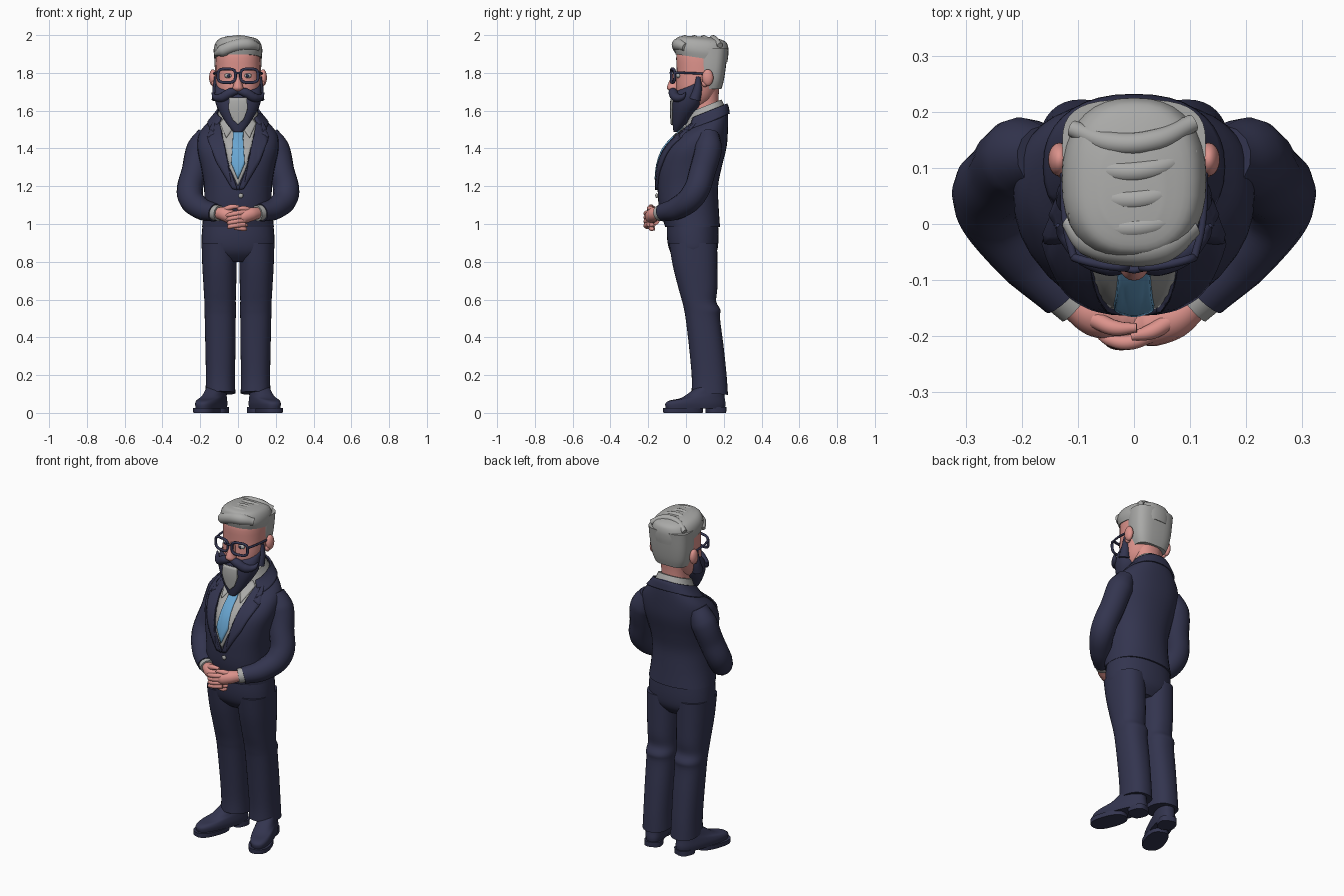
import bpy, bmesh, math
from mathutils import Matrix, Vector
from mathutils.bvhtree import BVHTree

if "Cube" in bpy.data.objects:
    bpy.data.objects.remove(bpy.data.objects["Cube"])


def material(name, rgb):
    m = bpy.data.materials.new(name)
    m.diffuse_color = (*rgb, 1)
    m.use_nodes = True
    m.node_tree.nodes["Principled BSDF"].inputs["Base Color"].default_value = m.diffuse_color
    return m


NAVY = material("navy", (0.033, 0.035, 0.078))
GREY = material("grey", (0.40, 0.40, 0.39))
SKIN = material("skin pink", (0.72, 0.29, 0.26))
BLUE = material("sky blue", (0.14, 0.38, 0.64))


def finish(name, me, mat, angle=45):
    me.materials.clear()
    me.materials.append(mat)
    ob = bpy.data.objects.new(name, me)
    bpy.context.collection.objects.link(ob)
    bpy.ops.object.select_all(action='DESELECT')
    ob.select_set(True)
    bpy.context.view_layer.objects.active = ob
    bpy.ops.object.shade_smooth_by_angle(angle=math.radians(angle))
    return ob


def from_bm(name, bm, mat):
    bmesh.ops.recalc_face_normals(bm, faces=bm.faces)
    me = bpy.data.meshes.new(name)
    bm.to_mesh(me)
    bm.free()
    return finish(name, me, mat)


def catmull(rows, steps):
    out = []
    for i in range(len(rows) - 1):
        p = [rows[max(0, min(len(rows) - 1, i + k))] for k in (-1, 0, 1, 2)]
        for j in range(steps):
            t = j / steps
            out.append([0.5 * (2 * b + (c - a) * t + (2 * a - 5 * b + 4 * c - d) * t * t
                               + (3 * b - a - 3 * c + d) * t ** 3) for a, b, c, d in zip(*p)])
    return out + [list(rows[-1])]


def loft(name, rows, mat, e=2.3, n=36, steps=4, keep=None, mtx=None, thick=0):
    """Rows: centre x, centre y, z, half width, half depth, slope dz/dy."""
    bm = bmesh.new()
    rings = []
    for cx, cy, z, rx, ry, sl in catmull(rows, steps):
        ring = []
        for k in range(n):
            a = 2 * math.pi * k / n
            c, s = math.cos(a), math.sin(a)
            dx = rx * math.copysign(abs(c) ** (2 / e), c)
            dy = ry * math.copysign(abs(s) ** (2 / e), s)
            ring.append(bm.verts.new((cx + dx, cy + dy, z + sl * dy)))
        rings.append(ring)
    for a, b in zip(rings, rings[1:]):
        for k in range(n):
            bm.faces.new((a[k], a[(k + 1) % n], b[(k + 1) % n], b[k]))
    if not keep:
        bm.faces.new(rings[0][::-1])
        bm.faces.new(rings[-1])
    else:
        bad = [f for f in bm.faces if not keep(f.calc_center_median())]
        bmesh.ops.delete(bm, geom=bad, context='FACES')
    if mtx:
        bmesh.ops.transform(bm, matrix=mtx, verts=bm.verts)
    ob = from_bm(name, bm, mat)
    if thick:
        ob.modifiers.new("thickness", 'SOLIDIFY').thickness = thick
    return ob


def tube(name, pts, mat, closed=False):
    """Smooth sweep through points (x, y, z, radius)."""
    cu = bpy.data.curves.new(name, 'CURVE')
    cu.dimensions = '3D'
    cu.bevel_depth, cu.bevel_resolution, cu.resolution_u = 1, 5, 8
    cu.use_fill_caps = True
    sp = cu.splines.new('BEZIER')
    sp.bezier_points.add(len(pts) - 1)
    sp.use_cyclic_u = closed
    for bp, p in zip(sp.bezier_points, pts):
        bp.co, bp.radius = p[:3], p[3]
        bp.handle_left_type = bp.handle_right_type = 'AUTO'
    ob = bpy.data.objects.new(name + "_path", cu)
    bpy.context.collection.objects.link(ob)
    dg = bpy.context.evaluated_depsgraph_get()
    me = bpy.data.meshes.new_from_object(ob.evaluated_get(dg))
    bpy.data.objects.remove(ob)
    return finish(name, me, mat)


def ball(name, loc, size, mat):
    bm = bmesh.new()
    bmesh.ops.create_uvsphere(bm, u_segments=20, v_segments=14, radius=1,
                              matrix=Matrix.Translation(loc) @ Matrix.Diagonal((*size, 1)))
    return from_bm(name, bm, mat)


def patch(name, outline, target, lift, mat):
    """Flat x/z outline laid onto the front of the target as a thin plate."""
    me = target.data
    tree = BVHTree.FromPolygons([v.co for v in me.vertices], [p.vertices[:] for p in me.polygons])
    bm = bmesh.new()
    bm.faces.new([bm.verts.new((x, 0, z)) for x, z in outline])
    bmesh.ops.triangulate(bm, faces=bm.faces)
    bmesh.ops.subdivide_edges(bm, edges=bm.edges, cuts=6, use_grid_fill=True)
    for v in bm.verts:
        hit = tree.ray_cast(Vector((v.co.x, -1, v.co.z)), Vector((0, 1, 0)))[0]
        v.co.y = (hit.y if hit else 0.02) - lift
    ob = from_bm(name, bm, mat)
    mod = ob.modifiers.new("thickness", 'SOLIDIFY')
    mod.thickness, mod.offset = 2 * lift, 0
    return ob


def sym(half):
    return half + [(-x, z) for x, z in reversed(half) if x]


# jacket body
jacket = loft("jacket", [(0, .035, .985, .19, .145, 0), (0, .015, 1.09, .18, .158, 0),
                         (0, .01, 1.2, .18, .16, 0), (0, .022, 1.3, .195, .167, 0),
                         (0, .05, 1.4, .215, .165, .05), (0, .082, 1.48, .205, .14, .15),
                         (0, .105, 1.54, .15, .117, .35), (0, .115, 1.575, .105, .1, .4),
                         (0, .11, 1.62, .075, .075, .4)], NAVY)
loft("jacket_collar", [(0, .102, 1.535, .162, .13, .38), (0, .108, 1.575, .128, .118, .4),
                       (0, .11, 1.595, .115, .108, .4)], NAVY, keep=lambda c: c.y > .03, thick=.01)
patch("shirt_front", sym([(0, 1.2), (.045, 1.3), (.105, 1.55)]), jacket, .003, GREY)
patch("tie", sym([(0, 1.235), (.036, 1.32), (.024, 1.51)]), jacket, .008, BLUE)
loft("shirt_collar", [(0, .105, 1.555, .12, .108, .42), (0, .105, 1.59, .103, .097, .42),
                      (0, .103, 1.625, .09, .085, .4)], GREY)
ball("jacket_button", (.015, -.155, 1.15), (.013, .008, .013), GREY)

# trousers
loft("trouser_seat", [(0, .045, .80, .12, .08, 0), (0, .04, .85, .185, .122, 0),
                      (0, .036, .92, .193, .136, 0), (0, .034, 1.02, .185, .135, 0)], NAVY)

for s, side in ((1, "left"), (-1, "right")):
    # lapel with notch
    lap = [(.002, 1.18), (.045, 1.30), (.098, 1.54), (.118, 1.56), (.15, 1.50),
           (.122, 1.475), (.163, 1.455), (.11, 1.32), (.03, 1.185)]
    patch(side + "_lapel", [(s * x, z) for x, z in lap], jacket, .007, NAVY)
    patch(side + "_shirt_collar_wing", [(s * x, z) for x, z in
          [(.022, 1.51), (.07, 1.56), (.095, 1.53), (.062, 1.455)]], jacket, .007, GREY)
    # leg
    loft(side + "_trouser_leg", [(s * x, (a + b) / 2, z, w, (b - a) / 2, sl) for x, z, w, a, b, sl in
         [(.093, .105, .079, .03, .222, -.1), (.093, .2, .077, .03, .215, 0),
          (.093, .36, .08, .015, .198, 0), (.094, .5, .082, -.002, .18, 0),
          (.094, .545, .084, -.01, .182, 0), (.095, .59, .083, -.02, .16, 0),
          (.096, .66, .086, -.04, .166, 0), (.098, .78, .091, -.07, .166, 0),
          (.1, .9, .092, -.09, .165, 0)]], NAVY)
    # shoe, turned outwards
    m = Matrix.Translation((s * .085, .205, 0)) @ Matrix.Rotation(s * math.radians(20), 4, 'Z')
    loft(side + "_shoe", [(0, -.165, .022, .056, .163, 0), (0, -.165, .05, .06, .166, 0),
                          (0, -.155, .078, .056, .15, .08), (0, -.12, .105, .049, .115, .2),
                          (0, -.08, .15, .042, .07, .15)], NAVY, e=2.5, mtx=m)
    loft(side + "_sole", [(0, -.235, 0, .06, .107, 0), (0, -.235, .026, .062, .108, 0)],
         NAVY, e=2.5, steps=1, mtx=m)
    loft(side + "_heel", [(0, -.05, 0, .05, .052, 0), (0, -.05, .03, .05, .054, 0)],
         NAVY, e=2.8, steps=1, mtx=m)
    # sleeve and cuff
    tube(side + "_sleeve", [(s * x, y, z, r) for x, y, z, r in
         [(.16, .12, 1.475, .055), (.2, .118, 1.40, .073), (.227, .09, 1.29, .07),
          (.254, .04, 1.155, .069), (.2, -.045, 1.085, .06), (.122, -.125, 1.06, .048)]], NAVY)
    tube(side + "_cuff", [(s * .14, -.108, 1.064, .043), (s * .1, -.142, 1.057, .042)], GREY)
    # ear
    ball(side + "_ear", (s * .133, .115, 1.775), (.02, .03, .044), SKIN)
    ball(side + "_ear_lobe", (s * .128, .1, 1.745), (.014, .018, .02), SKIN)
    # moustache and sideburn
    tube(side + "_moustache", [(s * x, y, z, r) for x, y, z, r in
         [(0, -.066, 1.705, .016), (.04, -.068, 1.695, .025), (.085, -.052, 1.67, .024),
          (.122, -.02, 1.672, .015), (.136, -.002, 1.695, .004)]], NAVY)
    tube(side + "_sideburn", [(s * .108, .045, 1.66, .032), (s * .112, .06, 1.71, .024),
                              (s * .114, .066, 1.78, .012)], NAVY)
    # glasses
    rim = []
    for k in range(16):
        a = 2 * math.pi * k / 16
        c, d = math.cos(a), math.sin(a)
        x = .06 + .046 * math.copysign(abs(c) ** .6, c)
        rim.append((s * x, -.078 + 1.6 * x * x, 1.785 + .036 * math.copysign(abs(d) ** .6, d), .0075))
    tube(side + "_glasses_rim", rim, NAVY, closed=True)
    tube(side + "_glasses_temple", [(s * .108, -.058, 1.8, .007), (s * .122, .0, 1.8, .006),
                                    (s * .126, .1, 1.795, .006)], NAVY)
    # eye
    ball(side + "_eye", (s * .052, -.04, 1.785), (.02, .012, .013), GREY)
    ball(side + "_pupil", (s * .05, -.05, 1.785), (.008, .004, .009), NAVY)

tube("glasses_bridge", [(-.017, -.078, 1.795, .006), (0, -.082, 1.8, .006), (.017, -.078, 1.795, .006)], NAVY)

# head, neck and nose
loft("neck", [(0, .1, 1.54, .08, .075, 0), (0, .098, 1.66, .076, .074, 0),
              (0, .1, 1.76, .09, .08, 0)], SKIN)
loft("head", [(0, .04, 1.61, .06, .06, 0), (0, .05, 1.66, .098, .092, 0), (0, .06, 1.72, .114, .112, 0),
              (0, .075, 1.8, .118, .124, 0), (0, .078, 1.9, .116, .128, 0),
              (0, .08, 1.95, .09, .1, 0)], SKIN)
loft("nose", [(0, -.055, 1.698, .018, .02, 0), (0, -.066, 1.716, .029, .034, 0),
              (0, -.062, 1.745, .022, .032, 0), (0, -.047, 1.8, .014, .02, 0)], SKIN, e=2, n=20)

# beard with grey streak
beard = loft("beard", [(0, -.052, 1.487, .022, .014, 0), (0, -.04, 1.52, .052, .03, 0),
                       (0, -.022, 1.565, .082, .052, 0), (0, .002, 1.62, .112, .078, 0),
                       (0, .014, 1.67, .124, .083, 0), (0, .03, 1.71, .122, .073, 0),
                       (0, .06, 1.745, .119, .04, 0)], NAVY)
patch("beard_streak", sym([(0, 1.525), (.03, 1.555), (.05, 1.61), (.046, 1.668)]), beard, .005, GREY)

# hair: cropped back, swept top
loft("hair_back", [(0, .122, 1.715, .098, .066, 0), (0, .128, 1.76, .113, .072, 0),
                   (0, .133, 1.83, .123, .078, 0), (0, .14, 1.93, .128, .082, 0)], GREY, e=3)
loft("hair_top", [(0, .082, 1.878, .122, .137, -.15), (0, .08, 1.915, .129, .144, -.13),
                  (0, .082, 1.952, .122, .141, -.1), (0, .08, 1.978, .1, .125, -.08),
                  (-.005, .065, 1.993, .055, .075, -.05)], GREY, e=2.4)
tube("hair_fringe", [(.105, .0, 1.935, .022), (.05, -.035, 1.95, .034), (-.02, -.04, 1.942, .034),
                     (-.08, -.025, 1.918, .032), (-.12, .005, 1.9, .012)], GREY)
for i in range(4):
    y = .0 + .05 * i
    tube("hair_lock_%d" % (i + 1), [(.105, y + .03, 1.945, .016), (.04, y, 1.976, .02),
                                    (-.04, y - .005, 1.974, .02), (-.11, y + .02, 1.94, .015)], GREY)

# clasped hands: one folded over the other
tube("left_palm", [(.105, -.142, 1.058, .031), (.07, -.168, 1.052, .037),
                   (.03, -.182, 1.04, .037), (.0, -.186, 1.032, .028)], SKIN)
tube("right_palm", [(-.105, -.142, 1.058, .031), (-.07, -.162, 1.052, .038),
                    (-.03, -.17, 1.035, .038), (.02, -.168, 1.022, .03)], SKIN)
for i in range(4):
    z = 1.062 - .021 * i
    tube("left_finger_%d" % (i + 1), [(.035, -.195, z, .014), (-.01, -.211, z - .006, .0135),
         (-.045, -.205, z - .014, .012), (-.07 + .008 * i, -.19, z - .02, .006)], SKIN)
    z -= .022
    tube("right_finger_%d" % (i + 1), [(-.02, -.178, z + .005, .013), (.03, -.182, z - .002, .013),
         (.062 - .006 * i, -.168, z - .005, .007)], SKIN)
tube("left_thumb", [(.06, -.175, 1.072, .016), (.03, -.192, 1.082, .014), (-.005, -.2, 1.08, .008)], SKIN)
tube("right_thumb", [(-.07, -.17, 1.075, .016), (-.035, -.185, 1.09, .014), (.005, -.185, 1.092, .008)], SKIN)
